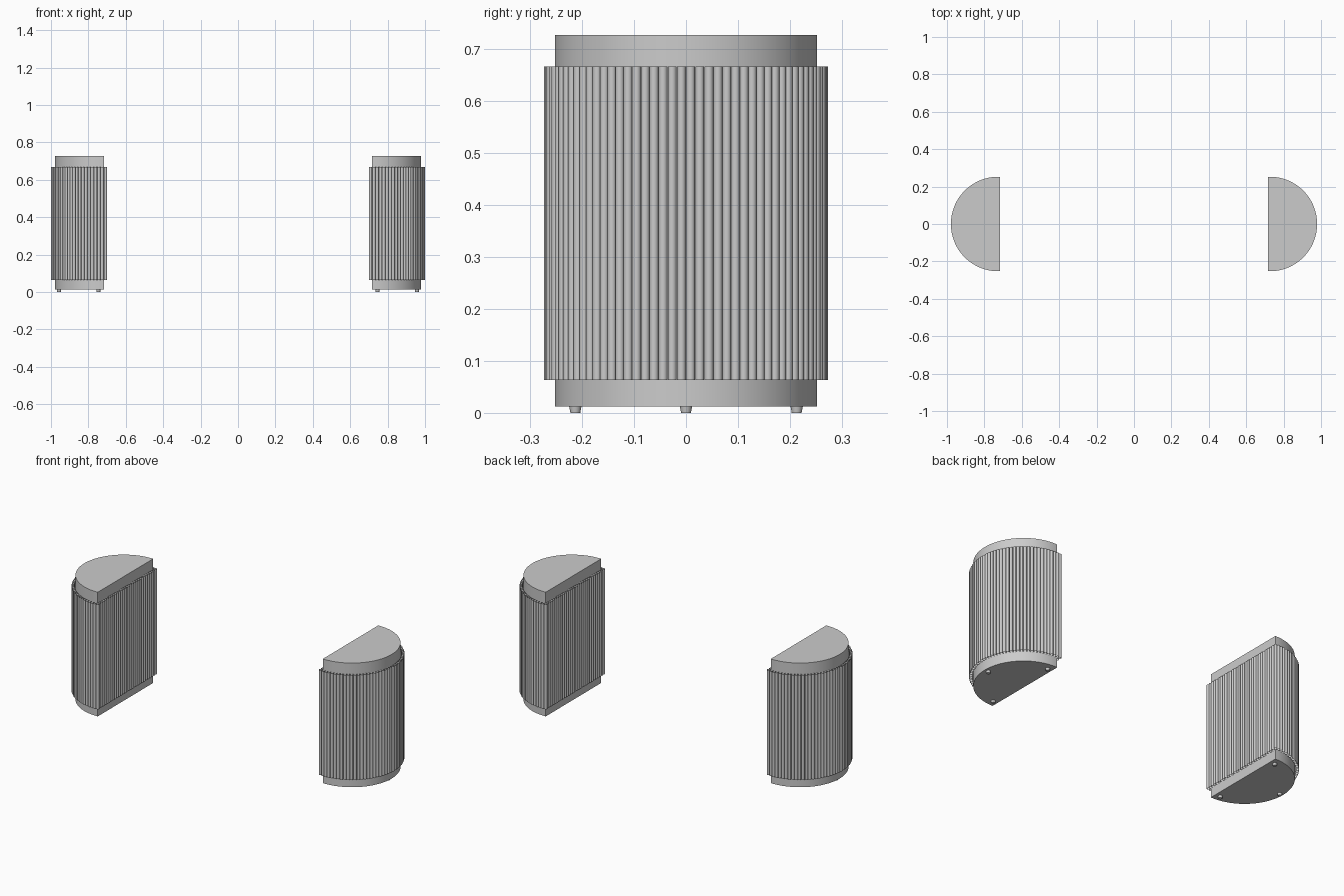
import bpy, bmesh, math
from mathutils import Matrix, Vector

if "Cube" in bpy.data.objects:
    bpy.data.objects.remove(bpy.data.objects["Cube"])

CX, R = 0.7265, 0.2525        # centre and radius of the half-round core
FLAT = 0.7166                 # x of the flat inner face
ROD_R, ROD_RING = 0.0085, 0.265
ROD_Z0, ROD_Z1 = 0.0636, 0.667


def finish(bm, name, angle=35):
    bmesh.ops.recalc_face_normals(bm, faces=bm.faces)
    me = bpy.data.meshes.new(name)
    bm.to_mesh(me)
    bm.free()
    ob = bpy.data.objects.new(name, me)
    bpy.context.collection.objects.link(ob)
    bpy.ops.object.select_all(action='DESELECT')
    ob.select_set(True)
    bpy.context.view_layer.objects.active = ob
    bpy.ops.object.shade_smooth_by_angle(angle=math.radians(angle))
    return ob


def arc(radius, n):
    return [(CX + radius * math.cos(a), radius * math.sin(a))
            for a in (math.pi * (i / (n - 1) - 0.5) for i in range(n))]


def core(side, s):
    # half-round solid with a flat inner face
    bm = bmesh.new()
    outline = [(FLAT, -R)] + arc(R, 65) + [(FLAT, R)]
    face = bm.faces.new([bm.verts.new((s * x, y, 0.0125)) for x, y in outline])
    top = bmesh.ops.extrude_face_region(bm, geom=[face])["geom"]
    bmesh.ops.translate(bm, vec=Vector((0, 0, 0.7145)),
                        verts=[g for g in top if isinstance(g, bmesh.types.BMVert)])
    finish(bm, side + "_table_core")


def rods(name, s, centres):
    # row of upright open-ended tubes
    bm = bmesh.new()
    for x, y in centres:
        bmesh.ops.create_cone(bm, cap_ends=False, segments=16,
                              radius1=ROD_R, radius2=ROD_R, depth=ROD_Z1 - ROD_Z0,
                              matrix=Matrix.Translation((s * x, y, (ROD_Z0 + ROD_Z1) / 2)))
    finish(bm, name)


def feet(side, s):
    # three small tapered feet
    bm = bmesh.new()
    for x, y in ((0.746, -0.213), (0.746, 0.213), (0.957, 0)):
        bmesh.ops.create_cone(bm, cap_ends=True, segments=20,
                              radius1=0.0095, radius2=0.012, depth=0.0135,
                              matrix=Matrix.Translation((s * x, y, 0.00675)))
    finish(bm, side + "_table_feet")


for side, s in (("left", -1), ("right", 1)):
    core(side, s)
    rods(side + "_curved_slats", s, arc(ROD_RING, 48))
    rods(side + "_flat_slats", s, [(0.709, -0.263 + 0.526 * i / 30) for i in range(31)])
    feet(side, s)
